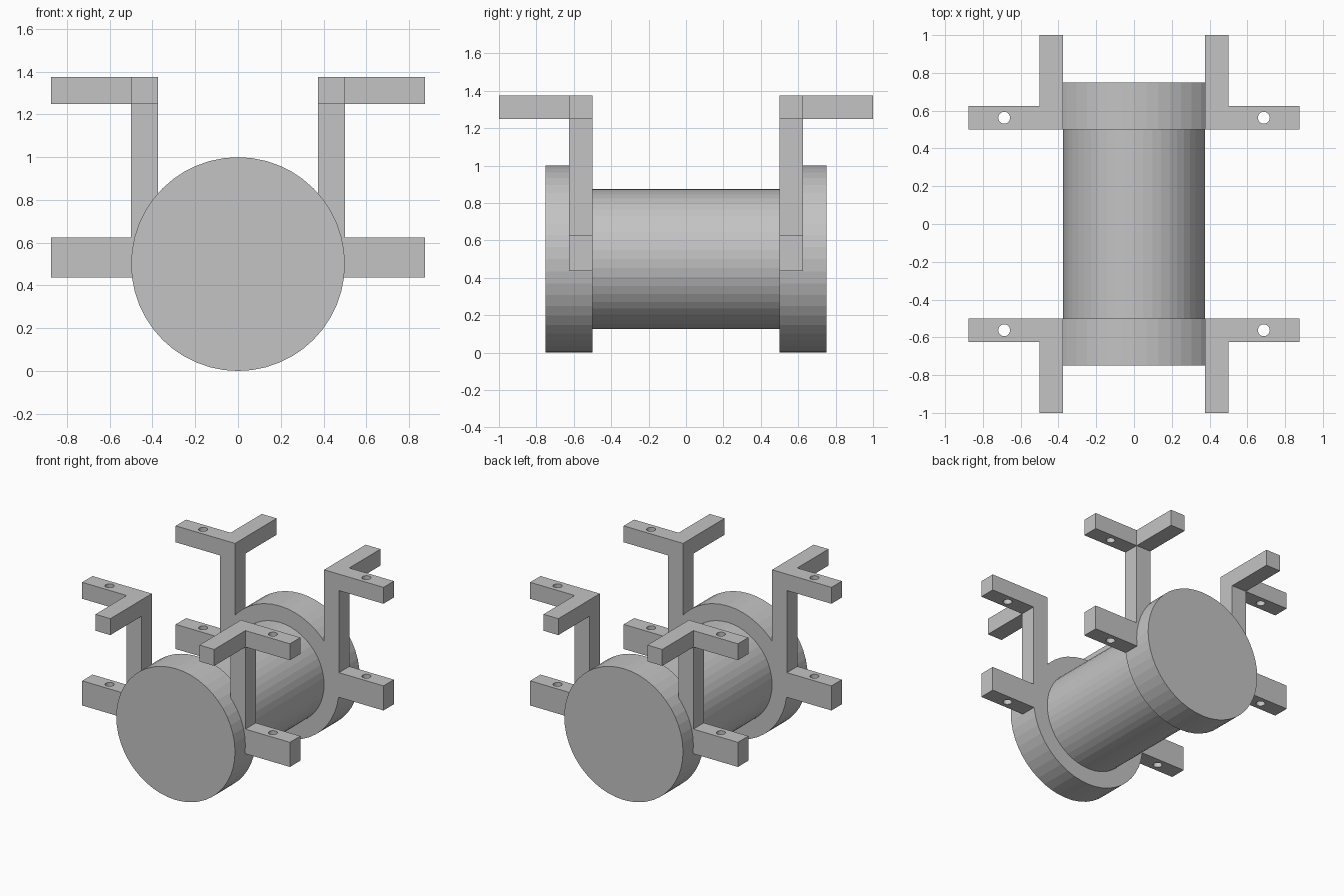
import bpy
import math

if "Cube" in bpy.data.objects:
    bpy.data.objects.remove(bpy.data.objects["Cube"])

grey = bpy.data.materials.new("light grey")
grey.diffuse_color = (0.55, 0.55, 0.55, 1)
grey.use_nodes = True
grey.node_tree.nodes["Principled BSDF"].inputs["Base Color"].default_value = grey.diffuse_color


def finish(ob, name):
    ob.name = name
    ob.data.materials.append(grey)
    return ob


def cylinder(name, r, axis_centre, depth, along_y=True, sides=48, caps='NGON'):
    bpy.ops.mesh.primitive_cylinder_add(
        vertices=sides, radius=r, depth=depth, location=axis_centre, end_fill_type=caps,
        rotation=(math.pi / 2 if along_y else 0, 0, 0))
    bpy.ops.object.transform_apply(location=True, rotation=True, scale=True)
    return finish(bpy.context.object, name)


def box(name, x0, x1, y0, y1, z0, z1):
    bpy.ops.mesh.primitive_cube_add(size=1, location=((x0 + x1) / 2, (y0 + y1) / 2, (z0 + z1) / 2))
    ob = bpy.context.object
    ob.scale = (abs(x1 - x0), y1 - y0, z1 - z0)
    bpy.ops.object.transform_apply(location=True, rotation=True, scale=True)
    return finish(ob, name)


def combine(target, tool, operation):
    mod = target.modifiers.new(operation.lower(), 'BOOLEAN')
    mod.operation, mod.solver, mod.object = operation, 'EXACT', tool
    bpy.context.view_layer.objects.active = target
    bpy.ops.object.modifier_apply(modifier=mod.name)
    bpy.data.objects.remove(tool)


# central barrel, open where it meets the flanges
cylinder("barrel", 0.375, (0, 0, 0.5), 1.0, caps='NOTHING')

# end flange with a bracket on each side, at both ends
for end, sign in (("back", 1), ("front", -1)):
    flange = cylinder(end + "_flange_with_brackets", 0.5, (0, sign * 0.625, 0.5), 0.25)
    ya, yb = sorted((sign * 0.5, sign * 0.625))
    yc, yd = sorted((sign * 0.5, sign * 1.0))
    for s in (-1, 1):
        parts = [
            box("post", s * 0.375, s * 0.5, ya, yb, 0.4375, 1.375),
            box("lower_arm", s * 0.42, s * 0.875, ya, yb, 0.4375, 0.625),
            box("upper_side_arm", s * 0.375, s * 0.875, ya, yb, 1.25, 1.375),
            box("upper_end_arm", s * 0.375, s * 0.5, yc, yd, 1.25, 1.375),
        ]
        for part in parts:
            combine(flange, part, 'UNION')
        # bolt hole through both side arms
        hole = cylinder("bolt_hole", 0.0315, (s * 0.6875, sign * 0.5625, 0.9), 1.4, False, 24)
        combine(flange, hole, 'DIFFERENCE')
